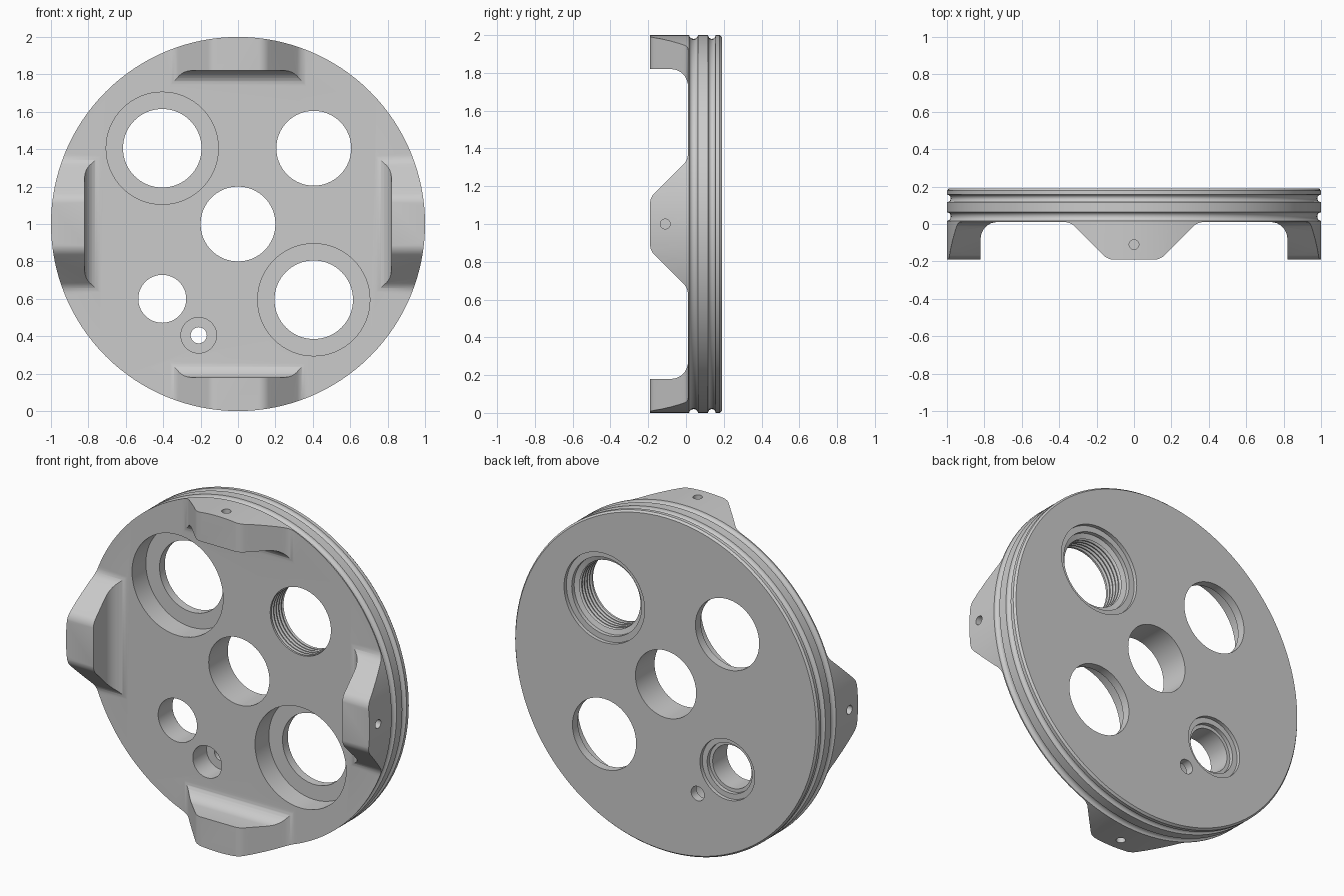
import bpy, bmesh, math
from mathutils import Matrix, Vector

if "Cube" in bpy.data.objects:
    bpy.data.objects.remove(bpy.data.objects["Cube"])

FRONT, FACE, BACK = -0.19, 0.01, 0.19

grey = bpy.data.materials.new("machined grey")
grey.use_nodes = True
grey.diffuse_color = (0.6, 0.6, 0.6, 1)
grey.node_tree.nodes["Principled BSDF"].inputs["Base Color"].default_value = (0.6, 0.6, 0.6, 1)


def finish(bm, name):
    bmesh.ops.recalc_face_normals(bm, faces=bm.faces)
    mesh = bpy.data.meshes.new(name)
    bm.to_mesh(mesh)
    bm.free()
    mesh.materials.append(grey)
    obj = bpy.data.objects.new(name, mesh)
    bpy.context.collection.objects.link(obj)
    return obj


def lathe(name, profile, sides=64, matrix=Matrix()):
    """Revolve (y, radius) pairs about the y axis and cap both ends."""
    bm = bmesh.new()
    rings = []
    for y, r in profile:
        angles = [math.tau * i / sides for i in range(sides)]
        rings.append([bm.verts.new(matrix @ Vector((r * math.cos(a), y, r * math.sin(a)))) for a in angles])
    for a, b in zip(rings, rings[1:]):
        for i in range(sides):
            j = (i + 1) % sides
            bm.faces.new((a[i], a[j], b[j], b[i]))
    bm.faces.new(rings[0])
    bm.faces.new(rings[-1])
    return finish(bm, name)


def prism(name, outline, place, low, high):
    """Extrude a 2D outline between two heights."""
    bm = bmesh.new()
    a = [bm.verts.new(place(u, v, low)) for u, v in outline]
    b = [bm.verts.new(place(u, v, high)) for u, v in outline]
    bm.faces.new(a)
    bm.faces.new(b)
    for i in range(len(a)):
        j = (i + 1) % len(a)
        bm.faces.new((a[i], a[j], b[j], b[i]))
    return finish(bm, name)


def rounded(corners, steps=8):
    """Round each (u, v, radius) corner of a closed outline."""
    out = []
    for i, (u, v, r) in enumerate(corners):
        p = Vector((u, v))
        if not r:
            out.append(p)
            continue
        d1 = (Vector(corners[i - 1][:2]) - p).normalized()
        d2 = (Vector(corners[(i + 1) % len(corners)][:2]) - p).normalized()
        half = math.acos(d1.dot(d2)) / 2
        centre = p + (d1 + d2).normalized() * r / math.sin(half)
        start = p + d1 * r / math.tan(half) - centre
        end = p + d2 * r / math.tan(half) - centre
        sweep = math.pi - 2 * half
        for k in range(steps + 1):
            t = k / steps
            arc = start * math.sin((1 - t) * sweep) + end * math.sin(t * sweep)
            out.append(centre + arc / math.sin(sweep))
    return out


def boolean(target, tool, operation):
    mod = target.modifiers.new("cut", "BOOLEAN")
    mod.operation, mod.solver, mod.object = operation, "EXACT", tool
    bpy.context.view_layer.objects.active = target
    bpy.ops.object.modifier_apply(modifier=mod.name)
    bpy.data.objects.remove(tool)


# Full-depth blank with two round ring grooves and a chamfered back rim
def groove(centre, width, depth=0.02, steps=8):
    turns = [math.pi * k / steps for k in range(steps + 1)]
    return [(centre - width * math.cos(t), 1 - depth * math.sin(t)) for t in turns]


rim = [(FRONT, 1)] + groove(0.04, 0.023) + groove(0.137, 0.02) + [(0.178, 1), (BACK, 0.99)]
plate = lathe("flange_plate", rim, 128)

# Relief slab that clears the front, leaving four blended lugs
side = 1.2
slab = prism("relief", [(-side, -side), (side, -side), (side, side), (-side, side)],
             lambda u, v, h: Vector((u, h, v)), -0.3, FACE)
top, floor = FRONT - 0.0005, FACE + 0.0005
tab = rounded([(-0.5, 0.05, 0), (-0.5, floor, 0), (-0.34, floor, 0.08), (-0.14, top, 0.08),
               (0.14, top, 0.08), (0.34, floor, 0.08), (0.5, floor, 0), (0.5, 0.05, 0)])
foot = rounded([(0.5, 0.05, 0), (0.5, floor, 0), (0.82, floor, 0.09),
                (0.82, top, 0), (1.25, top, 0), (1.25, 0.05, 0)])
for quarter in range(4):
    turn = Matrix.Rotation(quarter * math.pi / 2, 3, "Y")
    lug = prism("lug", tab, lambda u, v, h: turn @ Vector((u, v, h)), 0.4, 1.4)
    web = prism("web", foot, lambda u, v, h: turn @ Vector((h, v, u)), -0.45, 0.45)
    boolean(lug, web, "INTERSECT")
    boolean(slab, lug, "DIFFERENCE")
boolean(plate, slab, "DIFFERENCE")

# Blind pin hole in the outer face of each lug
for quarter in range(4):
    turn = Matrix.Rotation(quarter * math.pi / 2, 4, "Y")
    aim = turn @ Matrix.Translation((0, -0.11, 0)) @ Matrix.Rotation(math.pi / 2, 4, "X")
    boolean(plate, lathe("pin_hole", [(0.92, 0.026), (1.1, 0.026)], 24, aim), "DIFFERENCE")


# Through holes: plain, stepped from the front, stepped from the back
def bore(x, z, profile):
    boolean(plate, lathe("bore", profile, 64, Matrix.Translation((x, 0, z))), "DIFFERENCE")


def front_step(wide, narrow):
    return [(-0.05, wide), (0.14, wide), (0.14, narrow), (0.3, narrow)]


def back_step(wide, middle):
    return [(0.145, middle), (0.168, middle), (0.168, wide), (0.3, wide)]


bore(0, 0, [(-0.05, 0.2), (0.3, 0.2)])
for s in (-1, 1):
    bore(s * 0.405, -s * 0.405, front_step(0.3, 0.21))
bore(-0.21, -0.595, front_step(0.095, 0.043))
bore(-0.405, -0.4, [(-0.05, 0.128), (0.145, 0.128)] + back_step(0.18, 0.148))

# Ridged hole
ridges = [(-0.05, 0.2)]
for k in range(5):
    y = 0.022 + k * 0.024
    ridges += [(y, 0.2), (y + 0.01, 0.216), (y + 0.018, 0.2)]
bore(0.405, 0.405, ridges + back_step(0.265, 0.23))

# Stand the plate on the ground and smooth the curved surfaces
plate.data.transform(Matrix.Translation((0, 0, 1)))
bpy.ops.object.select_all(action="DESELECT")
plate.select_set(True)
bpy.context.view_layer.objects.active = plate
bpy.ops.object.shade_smooth_by_angle(angle=math.radians(30))
